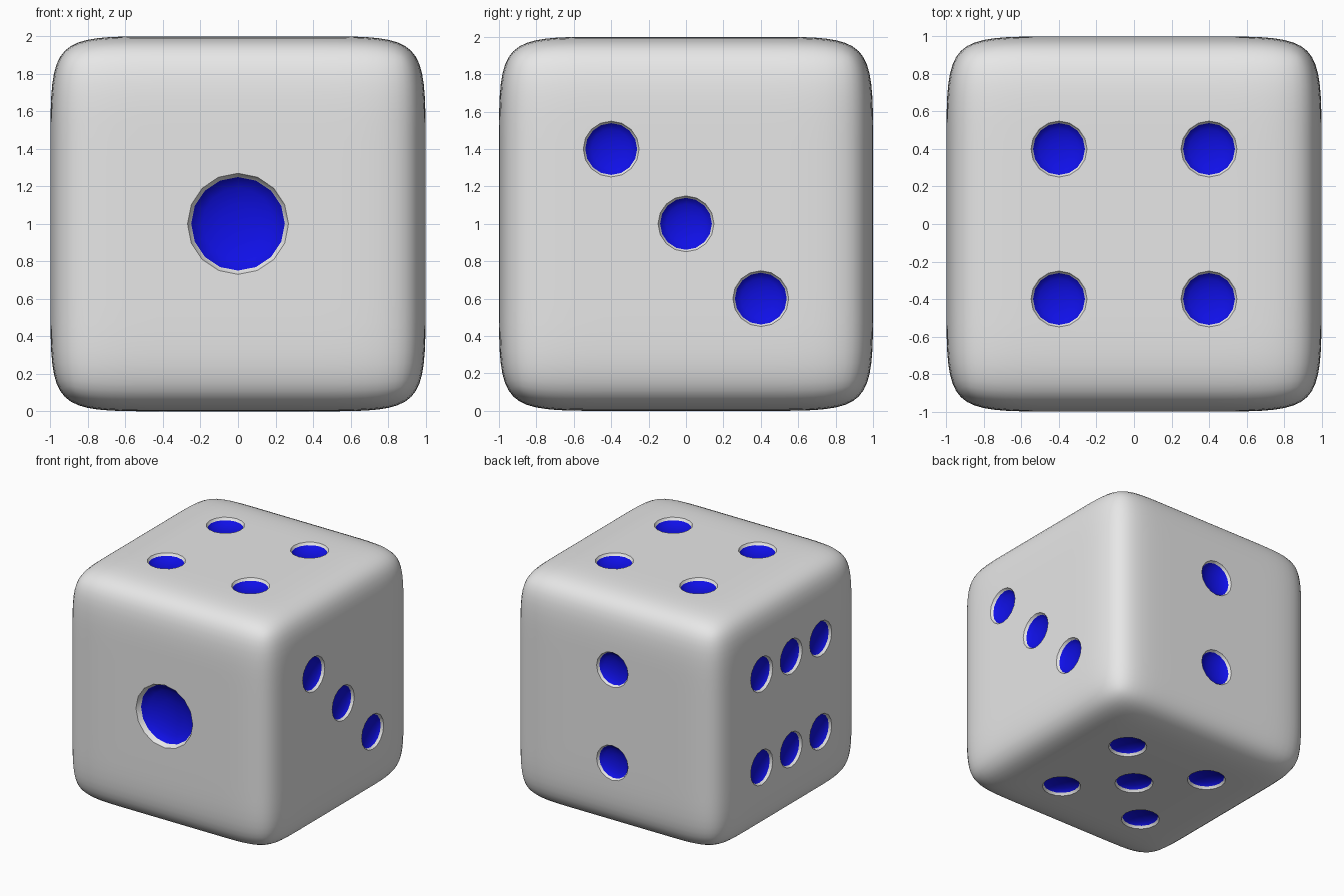
import bpy, bmesh, math
from mathutils import Matrix, Vector

if "Cube" in bpy.data.objects:
    bpy.data.objects.remove(bpy.data.objects["Cube"])


def material(name, rgb):
    m = bpy.data.materials.new(name)
    m.diffuse_color = (*rgb, 1.0)
    m.use_nodes = True
    m.node_tree.nodes["Principled BSDF"].inputs["Base Color"].default_value = m.diffuse_color
    return m


MATS = [material("light_grey", (0.8, 0.8, 0.8)),
        material("blue", (0.005, 0.005, 0.8))]
CENTRE = Vector((0, 0, 1))
LOOP = 0.54      # support loop position that sets the edge roundness
FLAT = 0.4       # depth of a pip relative to its radius
S = 0.4          # pip spacing


def make_object(name, bm):
    mesh = bpy.data.meshes.new(name)
    bm.to_mesh(mesh)
    bm.free()
    for m in MATS:
        mesh.materials.append(m)
    ob = bpy.data.objects.new(name, mesh)
    bpy.context.collection.objects.link(ob)
    return ob


# Die body: cube with support loops, rounded by subdivision
bm = bmesh.new()
bmesh.ops.create_cube(bm, size=2)
bmesh.ops.subdivide_edges(bm, edges=bm.edges[:], cuts=2, use_grid_fill=True)
for v in bm.verts:
    v.co = Vector([math.copysign(1 if abs(c) > 0.7 else LOOP, c) for c in v.co]) + CENTRE
die = make_object("die_body", bm)

# Pips: (outward normal, radius, positions on the face)
corners = [(x, y) for x in (-S, S) for y in (-S, S)]
FACES = [
    ((0, -1, 0), 0.27, [(0, 0, 0)]),
    ((0, 1, 0), 0.15, [(0, 0, -S), (0, 0, S)]),
    ((1, 0, 0), 0.15, [(0, -S, S), (0, 0, 0), (0, S, -S)]),
    ((0, 0, 1), 0.15, [(a, b, 0) for a, b in corners]),
    ((0, 0, -1), 0.15, [(a, b, 0) for a, b in corners + [(0, 0)]]),
    ((-1, 0, 0), 0.15, [(0, y, z) for y in (-S, 0, S) for z in (-S, S)]),
]

# Flattened spheres as cutters: grey band at the rim, blue below it
bm = bmesh.new()
for normal, r, spots in FACES:
    n = Vector(normal)
    turn = n.to_track_quat('Z', 'Y').to_matrix().to_4x4()
    for spot in spots:
        verts = bmesh.ops.create_uvsphere(bm, u_segments=16, v_segments=8, radius=1)["verts"]
        for f in {f for v in verts for f in v.link_faces}:
            f.material_index = 0 if abs(f.calc_center_median().z) < 0.37 else 1
        place = (Matrix.Translation(CENTRE + n * 1.001 + Vector(spot)) @ turn
                 @ Matrix.Diagonal((r, r, r * FLAT, 1)))
        bmesh.ops.transform(bm, matrix=place, verts=verts)
cutter = make_object("pip_cutter", bm)
cutter.hide_render = True

# Round the body, carve the pips
bpy.context.view_layer.objects.active = die
die.select_set(True)
sub = die.modifiers.new("round", 'SUBSURF')
sub.levels = sub.render_levels = 3
bpy.ops.object.modifier_apply(modifier=sub.name)
cut = die.modifiers.new("pips", 'BOOLEAN')
cut.operation = 'DIFFERENCE'
cut.solver = 'EXACT'
cut.object = cutter
bpy.ops.object.modifier_apply(modifier=cut.name)
bpy.data.objects.remove(cutter, do_unlink=True)
bpy.ops.object.shade_smooth_by_angle(angle=math.radians(40))
